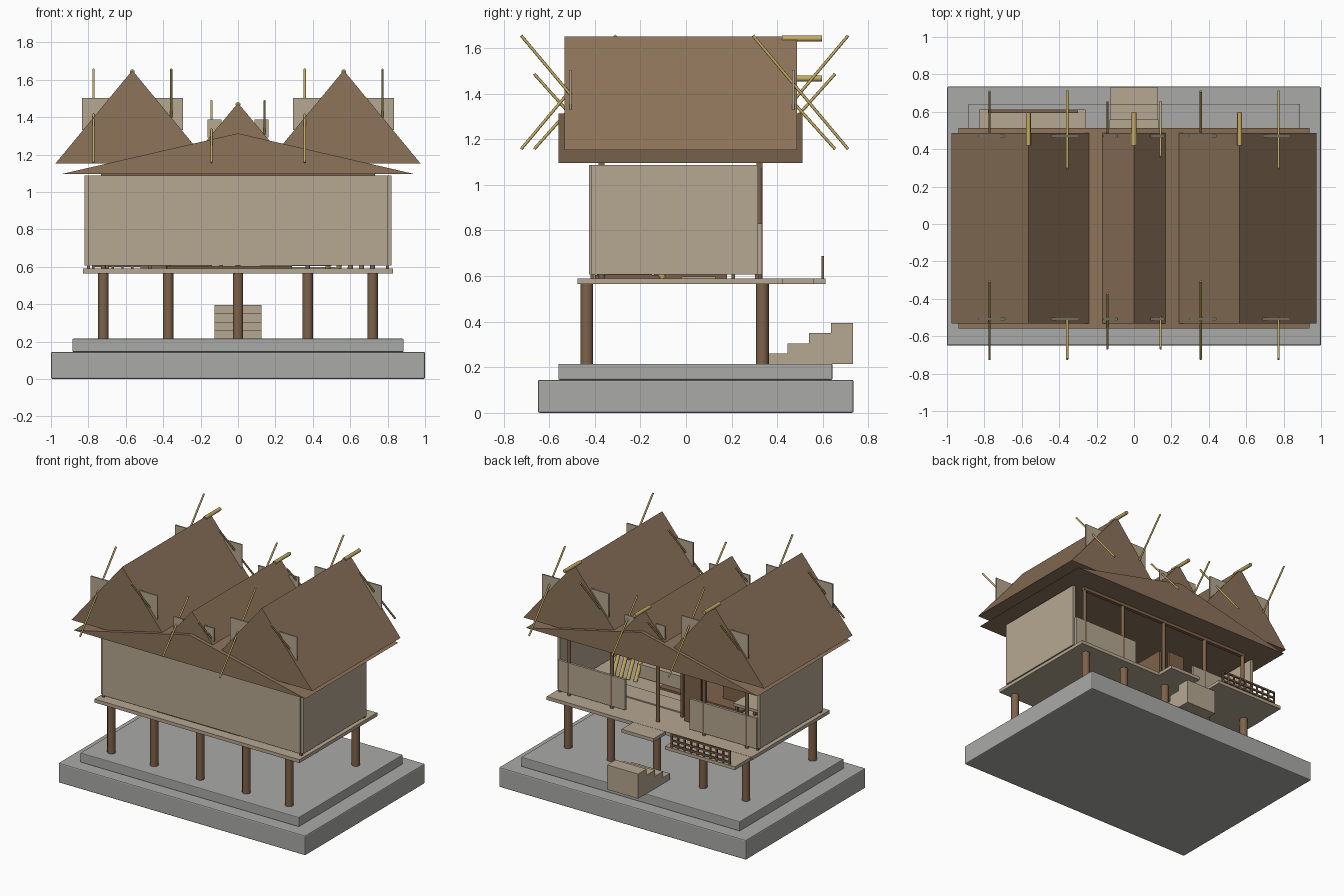
import bpy, bmesh, math
from mathutils import Vector

if "Cube" in bpy.data.objects:
    bpy.data.objects.remove(bpy.data.objects["Cube"])


def material(name, rgb):
    m = bpy.data.materials.new(name)
    lin = [((c / 255 + 0.055) / 1.055) ** 2.4 for c in rgb]
    m.diffuse_color = (*lin, 1)
    m.use_nodes = True
    m.node_tree.nodes["Principled BSDF"].inputs["Base Color"].default_value = m.diffuse_color
    return m


STONE = material("grey stone", (170, 170, 168))
PLANK = material("pale plank", (182, 167, 145))
THATCH = material("brown thatch", (140, 115, 90))
TIMBER = material("dark timber", (126, 98, 74))
BAMBOO = material("yellow bamboo", (196, 172, 98))


def finish(name, bm, mat):
    bmesh.ops.recalc_face_normals(bm, faces=bm.faces)
    me = bpy.data.meshes.new(name)
    bm.to_mesh(me)
    bm.free()
    me.materials.append(mat)
    ob = bpy.data.objects.new(name, me)
    bpy.context.collection.objects.link(ob)
    return ob


def box(name, x0, x1, y0, y1, z0, z1, mat, bevel=0):
    bm = bmesh.new()
    bmesh.ops.create_cube(bm, size=1)
    for v in bm.verts:
        v.co = ((x0 + x1) / 2 + v.co.x * (x1 - x0),
                (y0 + y1) / 2 + v.co.y * (y1 - y0),
                (z0 + z1) / 2 + v.co.z * (z1 - z0))
    ob = finish(name, bm, mat)
    if bevel:
        mod = ob.modifiers.new("soft edge", 'BEVEL')
        mod.width, mod.segments = bevel, 2
    return ob


def pole(name, a, b, r, mat, sides=16):
    a, b = Vector(a), Vector(b)
    d = b - a
    bm = bmesh.new()
    bmesh.ops.create_cone(bm, cap_ends=True, segments=sides, radius1=r, radius2=r, depth=d.length)
    rot = d.to_track_quat('Z', 'Y')
    for v in bm.verts:
        v.co = rot @ v.co + (a + b) / 2
    for f in bm.faces:
        f.smooth = len(f.verts) == 4
    for e in bm.edges:
        e.smooth = all(len(f.verts) == 4 for f in e.link_faces)
    return finish(name, bm, mat)


def gable(name, x, half, z0, z1, y0, y1):
    bm = bmesh.new()
    tri = [(x - half, z0), (x + half, z0), (x, z1)]
    front = [bm.verts.new((px, y0, pz)) for px, pz in tri]
    back = [bm.verts.new((px, y1, pz)) for px, pz in tri]
    bm.faces.new(front)
    bm.faces.new(back)
    for i in range(3):
        j = (i + 1) % 3
        bm.faces.new((front[i], front[j], back[j], back[i]))
    return finish(name, bm, THATCH)


# Stone base and outward rising steps
box("lower_base", -1, 1, -0.65, 0.735, 0, 0.145, STONE, 0.008)
box("upper_base", -0.885, 0.885, -0.56, 0.642, 0.145, 0.215, STONE, 0.005)
for i, y in enumerate((0.365, 0.445, 0.54, 0.635)):
    box("step", -0.126, 0.126, y, 0.733, 0.215 + 0.045 * i, 0.26 + 0.045 * i, PLANK)

# Stilts, and slim wall columns above them
for x in (-0.72, -0.373, 0, 0.373, 0.72):
    for y in (-0.435, 0.335):
        pole("stilt", (x, y, 0.215), (x, y, 0.567), 0.028, TIMBER, 24)
    for y in (-0.37, 0.322):
        pole("column", (x, y, 0.59), (x, y, 1.1), 0.013, TIMBER)
for y in (-0.37, 0.322):
    box("roof_beam", -0.733, 0.733, y - 0.013, y + 0.013, 1.075, 1.1, TIMBER)

# Floor, balcony and landing
box("floor", -0.83, 0.83, -0.475, 0.425, 0.565, 0.59, PLANK)
box("balcony", -0.825, -0.26, 0.42, 0.612, 0.565, 0.589, PLANK)
box("landing", -0.13, 0.13, 0.42, 0.56, 0.565, 0.589, PLANK)

# Balcony railing
for z in (0.605, 0.64, 0.682):
    box("rail", -0.78, -0.30, 0.594, 0.606, z - 0.006, z + 0.006, TIMBER)
for i in range(10):
    x = -0.774 + i * 0.468 / 9
    box("baluster", x - 0.006, x + 0.006, 0.595, 0.605, 0.589, 0.682, TIMBER)

# Walls: closed front and sides, low parapets at the back
box("front_wall", -0.80, 0.80, -0.425, -0.405, 0.607, 1.087, PLANK)
for s in (-1, 1):
    a, b = sorted((s * 0.80, s * 0.82))
    box("side_wall", a, b, -0.415, 0.315, 0.607, 1.087, PLANK)
    a, b = sorted((s * 0.26, s * 0.805))
    box("back_parapet", a, b, 0.315, 0.333, 0.607, 0.83, PLANK)
    for y in (-0.41, 0.31):
        box("wall_foot", s * 0.8 - 0.008, s * 0.8 + 0.008, y - 0.008, y + 0.008, 0.59, 0.607, TIMBER)

# Furnishings inside
box("mat", -0.38, 0.29, -0.40, -0.10, 0.59, 0.604, TIMBER)
box("rug", -0.52, 0.52, -0.02, 0.13, 0.59, 0.598, PLANK)
box("bench", 0.12, 0.50, -0.35, -0.15, 0.604, 0.70, PLANK)
box("cabinet", -0.36, -0.16, -0.39, -0.20, 0.604, 0.92, TIMBER)
box("screen", -0.10, -0.08, -0.10, 0.18, 0.59, 0.95, TIMBER)
box("screen", -0.27, -0.14, 0.20, 0.215, 0.59, 0.95, TIMBER)
box("table_top", -0.72, -0.45, -0.15, 0.1, 0.74, 0.76, PLANK)
for x in (-0.70, -0.47):
    for y in (-0.13, 0.08):
        box("table_leg", x - 0.01, x + 0.01, y - 0.01, y + 0.01, 0.59, 0.74, TIMBER)
for i in range(4):
    x = 0.48 + i * 0.06
    pole("leaning_bamboo", (x, -0.1, 0.59), (x + 0.03, -0.38, 1.05), 0.014, BAMBOO, 10)

# Broad low roof under three steep gables
gable("low_roof", 0, 0.937, 1.097, 1.313, -0.56, 0.512)
for x in (-0.565, 0, 0.565):
    big = x != 0
    top = 1.65 if big else 1.475
    gable("steep_roof", x, 0.41 if big else 0.27, 1.153, top, -0.533, 0.487)
    pole("ridge_pole", (x, 0.42, top - 0.008), (x, 0.597, top - 0.008), 0.013, BAMBOO)

    # Crossed bamboo and small boards at both gable ends
    off = 0.208 if big else 0.142
    inner, outer = (0.30, 0.717) if big else (0.365, 0.66)
    high = 1.655 if big else 1.487
    for s in (-1, 1):
        for end in (-1, 1):
            px = x + s * off
            za, zb = (high, 1.157) if s == end else (1.157, high)
            pole("crossed_bamboo", (px, end * inner - 0.006, za), (px, end * outer - 0.006, zb), 0.0065, BAMBOO, 10)
            py = 0.47 if end > 0 else -0.507
            bx = x + s * (0.197 if big else 0.126)
            hw, z0, z1 = (0.073, 1.33, 1.503) if big else (0.038, 1.29, 1.387)
            box("gable_board", bx - hw, bx + hw, py - 0.005, py + 0.005, z0, z1, PLANK)
